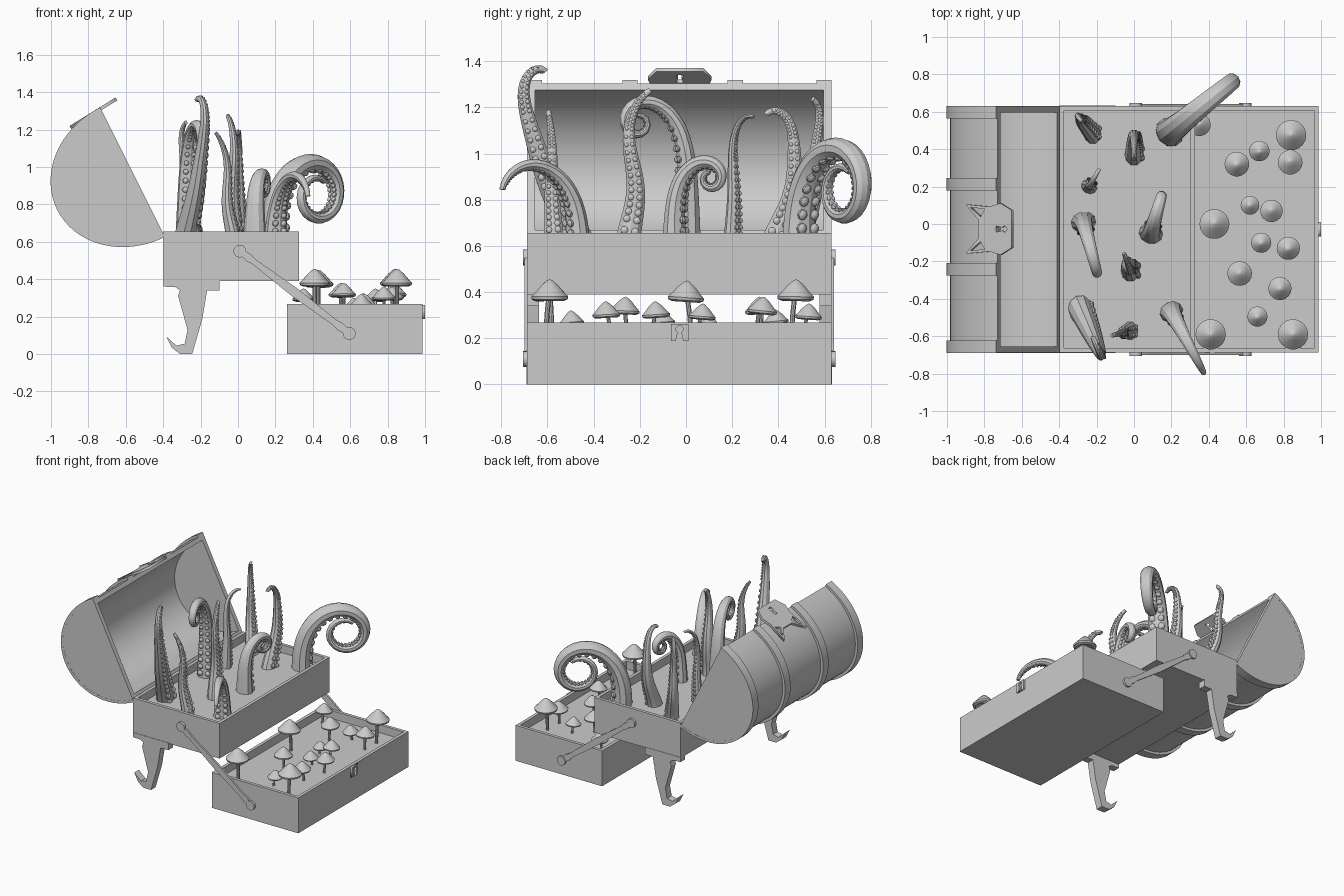
import bpy, bmesh, math, random
from mathutils import Vector, Matrix

if "Cube" in bpy.data.objects:
    bpy.data.objects.remove(bpy.data.objects["Cube"])
random.seed(4)

Y0, Y1 = -0.688, 0.63      # ends of the chest
YC = (Y0 + Y1) / 2


def circle(n):
    return [(math.cos(2 * math.pi * k / n), math.sin(2 * math.pi * k / n)) for k in range(n)]


def finish(bm, name, angle=35):
    bmesh.ops.recalc_face_normals(bm, faces=bm.faces)
    me = bpy.data.meshes.new(name)
    bm.to_mesh(me)
    bm.free()
    ob = bpy.data.objects.new(name, me)
    bpy.context.collection.objects.link(ob)
    bpy.ops.object.select_all(action='DESELECT')
    ob.select_set(True)
    bpy.context.view_layer.objects.active = ob
    bpy.ops.object.shade_smooth_by_angle(angle=math.radians(angle))


def skin(bm, rings):
    """Join rings of points into a closed tube."""
    vr = [[bm.verts.new(p) for p in r] for r in rings]
    n = len(vr[0])
    for a, b in zip(vr, vr[1:]):
        for i in range(n):
            bm.faces.new((a[i], a[(i + 1) % n], b[(i + 1) % n], b[i]))
    bm.faces.new(vr[0])
    bm.faces.new(vr[-1])


def prism(bm, pts, ya, yb):
    """Extrude an x-z outline from ya to yb."""
    skin(bm, [[(x, y, z) for x, z in pts] for y in (ya, yb)])


# open trays
def tray(name, x0, x1, z0, z1):
    bm = bmesh.new()
    m = Matrix.Translation(((x0 + x1) / 2, YC, (z0 + z1) / 2)) @ Matrix.Diagonal((x1 - x0, Y1 - Y0, z1 - z0, 1))
    bmesh.ops.create_cube(bm, size=1, matrix=m)
    top = max(bm.faces, key=lambda f: f.calc_center_median().z)
    bmesh.ops.inset_region(bm, faces=[top], thickness=0.034)
    r = bmesh.ops.extrude_face_region(bm, geom=[top])
    bmesh.ops.translate(bm, verts=[v for v in r['geom'] if isinstance(v, bmesh.types.BMVert)], vec=(0, 0, -0.06))
    if top.is_valid:
        bm.faces.remove(top)
    finish(bm, name)


tray("upper_tray", -0.397, 0.327, 0.39, 0.655)
tray("lower_tray", 0.262, 0.987, 0.0, 0.268)

# domed lid, tipped open: half ellipse about the middle of the lid opening
LC, LU, LW = Vector((-0.564, 0.972)), Vector((-0.447, 0.895)), Vector((-0.895, -0.447))


def arc(a, d, n=32):
    angles = [math.pi * i / n for i in range(n + 1)]
    return [tuple(LC + LU * (a * math.cos(t)) + LW * (d * math.sin(t))) for t in angles]


def arch(bm, outer, inner, ya, yb):
    skin(bm, [[(o[0], ya, o[1]), (o[0], yb, o[1]), (i[0], yb, i[1]), (i[0], ya, i[1])]
              for o, i in zip(arc(*outer), arc(*inner))])


bm = bmesh.new()
arch(bm, (0.37, 0.43), (0.338, 0.395), Y0 + 0.002, Y1 - 0.002)
for ya in (Y0, Y1 - 0.034):
    prism(bm, arc(0.386, 0.449), ya, ya + 0.034)
finish(bm, "lid")
bm = bmesh.new()
for ya in (Y0 - 0.001, -0.275, 0.18, 0.565):
    arch(bm, (0.387, 0.45), (0.368, 0.428), ya, ya + 0.066)
finish(bm, "lid_bands")


# pierced plates: cat-face hasp on the lid and keyhole lock on the tray
def plate(name, outlines, half, x, y, origin):
    cu = bpy.data.curves.new(name + "_outline", 'CURVE')
    cu.dimensions, cu.fill_mode, cu.extrude = '2D', 'BOTH', half
    for pts in outlines:
        s = cu.splines.new('POLY')
        s.points.add(len(pts) - 1)
        for q, p in zip(s.points, pts):
            q.co = (p[0], p[1], 0, 1)
        s.use_cyclic_u = True
    tmp = bpy.data.objects.new(name + "_tmp", cu)
    bpy.context.collection.objects.link(tmp)
    me = bpy.data.meshes.new_from_object(tmp.evaluated_get(bpy.context.evaluated_depsgraph_get()))
    bpy.data.objects.remove(tmp)
    ob = bpy.data.objects.new(name, me)
    bpy.context.collection.objects.link(ob)
    x, y = Vector(x), Vector(y).normalized()
    ob.matrix_world = Matrix.Translation(origin) @ Matrix((x, y, x.cross(y))).transposed().to_4x4()


def keyhole(cy, r, s):
    c = [(r * math.sin(t), cy - s * r * math.cos(t)) for t in [math.radians(a) for a in range(-150, 151, 30)]]
    return c + [(r, cy + s * r * 3.2), (-r, cy + s * r * 3.2)]


def flip(pts):
    return [(-x, y) for x, y in reversed(pts)]


face = [(0.10, 0), (0.138, 0.07), (0.12, 0.14), (0.132, 0.29), (0.05, 0.21)]
ear = [(0.115, 0.26), (0.108, 0.17), (0.066, 0.195)]
lock = [(0.038, 0), (0.038, 0.075)]
plate("cat_hasp", [face + flip(face), ear, flip(ear), keyhole(0.045, 0.016, 1)], 0.009,
      (0, 1, 0), (-0.25, 0, -0.155), (-0.65, -0.027, 1.364))
plate("lock_plate", [lock + flip(lock), keyhole(0.052, 0.016, -1)], 0.008, (0, 1, 0), (0, 0, 1), (0.992, -0.028, 0.188))

# curled feet under the back corners
leg = [(-.397, .395), (-.397, .36), (-.335, .358), (-.31, .34), (-.32, .31), (-.27, .13), (-.285, .055), (-.33, .045),
       (-.385, .095), (-.355, .035), (-.31, 0), (-.245, 0), (-.19, .19), (-.165, .34), (-.10, .34), (-.10, .395)]
bm = bmesh.new()
for ya in (Y0 - 0.003, Y1 - 0.052):
    prism(bm, leg, ya, ya + 0.055)
finish(bm, "feet", 25)

# swing arms joining the trays
P, Q = Vector((0.01, 0.55)), Vector((0.595, 0.11))
d = Q - P
nrm = Vector((-d.y, d.x)).normalized()
prof = [(0, .014), (.08, .022), (.13, .015), (.5, .025), (.87, .017), (.92, .024), (1, .014)]
bar = [tuple(P + d * t + nrm * w) for t, w in prof] + [tuple(P + d * t - nrm * w) for t, w in reversed(prof)]
bm = bmesh.new()
for y, s in ((Y0, -1), (Y1, 1)):
    prism(bm, bar, y - s * 0.002, y + s * 0.012)
    for c in (P, Q):
        prism(bm, [(c.x + .034 * u, c.y + .034 * v) for u, v in circle(20)], y - s * 0.002, y + s * 0.017)
finish(bm, "swing_arms", 25)


# tentacles: a walk that leans, sways and curls in one upright plane, with two rows of suckers inside
def tentacle(name, x, y, r0, length, heading, tilt, curl, power, sway, n=44):
    az = math.radians(heading)
    out = Vector((math.cos(az), math.sin(az), 0))
    p, up, run = Vector((x, y, 0.58)), out if curl > 100 else Vector((1, 0, 0)), 0
    bm, sk, rings, ds = bmesh.new(), bmesh.new(), [], length / n
    for i in range(n + 1):
        t = i / n
        phi = math.radians(tilt + curl * t ** power + sway * math.sin(9 * t))
        tan = out * math.sin(phi) + Vector((0, 0, math.cos(phi)))
        up = (up - tan * up.dot(tan)).normalized()
        side = tan.cross(up)
        r = r0 * (1 - 0.78 * t ** 0.95)
        rings.append([p + (up * u * 0.85 + side * v) * r for u, v in circle(10)])
        run += ds
        if run > 0.65 * r and p.z > 0.61 and i < n - 1:
            run = 0
            rot = Matrix((side, tan, up)).transposed().to_4x4() @ Matrix.Diagonal((1, 1, 0.7, 1))
            for s in (-1, 1):
                m = Matrix.Translation(p + up * r * 0.76 + side * s * r * 0.44) @ rot
                bmesh.ops.create_uvsphere(sk, u_segments=8, v_segments=5, radius=max(r * 0.33, 0.005), matrix=m)
        p = p + tan * ds
    skin(bm, rings)
    finish(bm, name, 30)
    finish(sk, name + "_suckers", 40)


tentacle("corner_tentacle", -.29, -.45, .075, .91, -66, 25, -170, 8, 5)
tentacle("side_tentacle", .2, -.47, .065, .68, -62, 0, 170, 1.8, 0)
tentacle("great_tentacle", .19, .49, .082, 1.45, 39, 0, 500, 1.8, 0)
tentacle("small_curl_tentacle", .09, -.05, .066, .74, 74, 0, 470, 3.2, 0)
tentacle("tall_curl_tentacle", -.27, .01, .068, 1.1, -75, 0, 490, 4, 0)
tentacle("slim_tentacle", -.24, .2, .045, .64, 60, 0, 130, 9, 3)
tentacle("back_tentacle", -.22, .48, .055, .69, 130, 14, -90, 8, 12)
tentacle("hooked_tentacle", 0, .37, .06, .7, 90, 14, -170, 6, 10)
tentacle("wavy_tentacle", -.02, -.25, .06, .73, 110, 0, 60, 8, 12)
tentacle("short_tentacle", -.02, -.57, .05, .62, 195, 5, 30, 8, 8)

# mushrooms in the lower tray: x, y, cap radius; wider caps stand taller
MUSHROOMS = [(.35, .53, .06), (.84, .475, .081), (.835, .33, .066), (.67, .39, .055), (.55, .32, .066),
             (.62, .1, .05), (.735, .07, .06), (.43, 0, .08), (.68, -.1, .054), (.825, -.13, .062),
             (.565, -.265, .066), (.78, -.345, .062), (.66, -.495, .054), (.41, -.59, .081), (.85, -.59, .081)]
CAP = [(.02, 1), (.15, .94), (.45, .66), (.8, .22), (1, 0), (.97, -.16), (.75, -.26), (.2, 0)]
for k, (x, y, r) in enumerate(MUSHROOMS):
    bm = bmesh.new()
    h, top = r * 0.92, 0.30 + (r - 0.05) * 5
    m = Matrix.Translation((x, y, top - h)) @ Matrix.Rotation(random.uniform(-.12, .12), 4, 'X')
    skin(bm, [[m @ Vector((r * q * u, r * q * v, h * z)) for u, v in circle(18)] for q, z in CAP])
    lean, rise = random.uniform(-.025, .025), top - h * .7 - .2
    stem = [Vector((x, y + lean * (1 - t * t), .2 + rise * t)) for t in (0, .25, .5, .75, 1)]
    skin(bm, [[p + Vector((u, v, 0)) * r * .14 for u, v in circle(10)] for p in stem])
    finish(bm, f"mushroom_{k + 1}")
